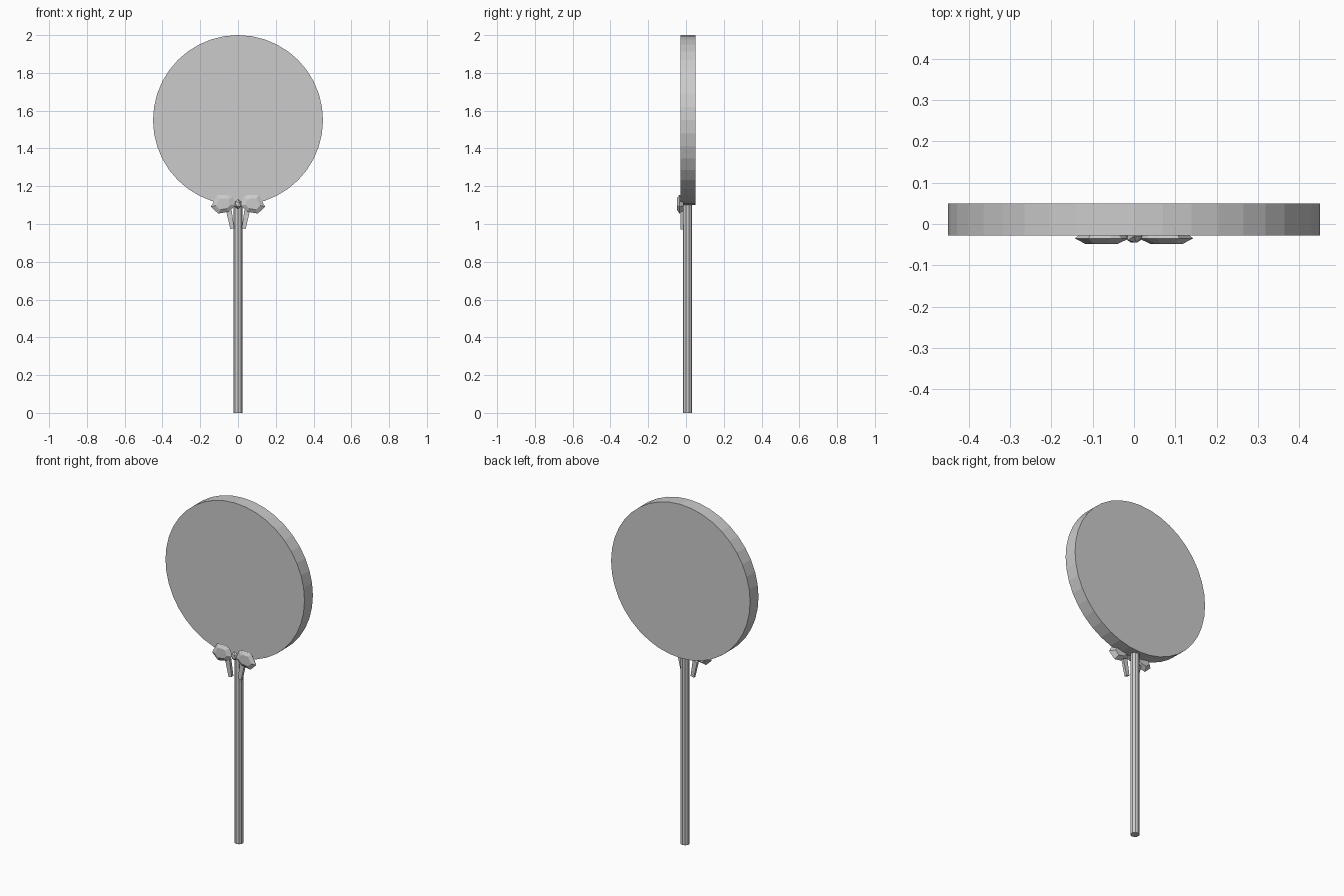
import bpy, bmesh, math
from mathutils import Vector

cube = bpy.data.objects.get("Cube")
if cube:
    bpy.data.objects.remove(cube, do_unlink=True)

grey = bpy.data.materials.new("plain grey")
grey.use_nodes = True
grey.diffuse_color = (0.6, 0.6, 0.6, 1)
grey.node_tree.nodes["Principled BSDF"].inputs["Base Color"].default_value = (0.6, 0.6, 0.6, 1)


def finish(bm, name):
    bmesh.ops.recalc_face_normals(bm, faces=bm.faces[:])
    mesh = bpy.data.meshes.new(name)
    bm.to_mesh(mesh)
    bm.free()
    mesh.materials.append(grey)
    obj = bpy.data.objects.new(name, mesh)
    bpy.context.collection.objects.link(obj)
    return obj


def cylinder(name, radius, depth, sides, location, rotation=(0, 0, 0)):
    bm = bmesh.new()
    bmesh.ops.create_cone(bm, cap_ends=True, segments=sides,
                          radius1=radius, radius2=radius, depth=depth)
    obj = finish(bm, name)
    obj.location, obj.rotation_euler = location, rotation
    return obj


def hull(name, points):
    """Faceted solid wrapped around a few points."""
    bm = bmesh.new()
    for p in points:
        bm.verts.new(p)
    result = bmesh.ops.convex_hull(bm, input=bm.verts[:])
    loose = [v for v in bm.verts if not v.link_faces]
    bmesh.ops.delete(bm, geom=loose, context='VERTS')
    return finish(bm, name)


# Round sweet and its stick
cylinder("candy_disc", 0.45, 0.078, 40, (0, 0.011, 1.55), (math.pi / 2, 0, 0))
cylinder("stick", 0.025, 1.12, 10, (0, 0.008, 0.56))

# Bow loops: outline, plus a smaller raised front
outline = [(0.012, 1.10), (0.03, 1.145), (0.055, 1.155), (0.11, 1.153),
           (0.143, 1.092), (0.105, 1.055), (0.045, 1.066)]
centre = Vector((0.08, 1.105))
for side, sign in (("left", 1), ("right", -1)):
    points = []
    for x, z in outline:
        rim = Vector((x, z))
        inner = centre.lerp(rim, 0.6)
        points += [(sign * x, -0.035, z),
                   (sign * inner.x, -0.048, inner.y),
                   (sign * inner.x, -0.012, inner.y)]
    hull(side + "_bow_loop", points)

    # Ribbon tail, leaning in toward the stick
    tail = [(0.034, 1.075), (0.062, 1.065), (0.040, 0.972), (0.020, 0.978)]
    hull(side + "_ribbon_tail",
         [(sign * x, y, z) for x, z in tail for y in (-0.03, -0.014)])

# Knot in the middle of the bow
bm = bmesh.new()
bmesh.ops.create_icosphere(bm, subdivisions=1, radius=1)
for v in bm.verts:
    v.co = Vector((v.co.x * 0.022, v.co.y * 0.018 - 0.03, v.co.z * 0.026 + 1.105))
finish(bm, "bow_knot")
